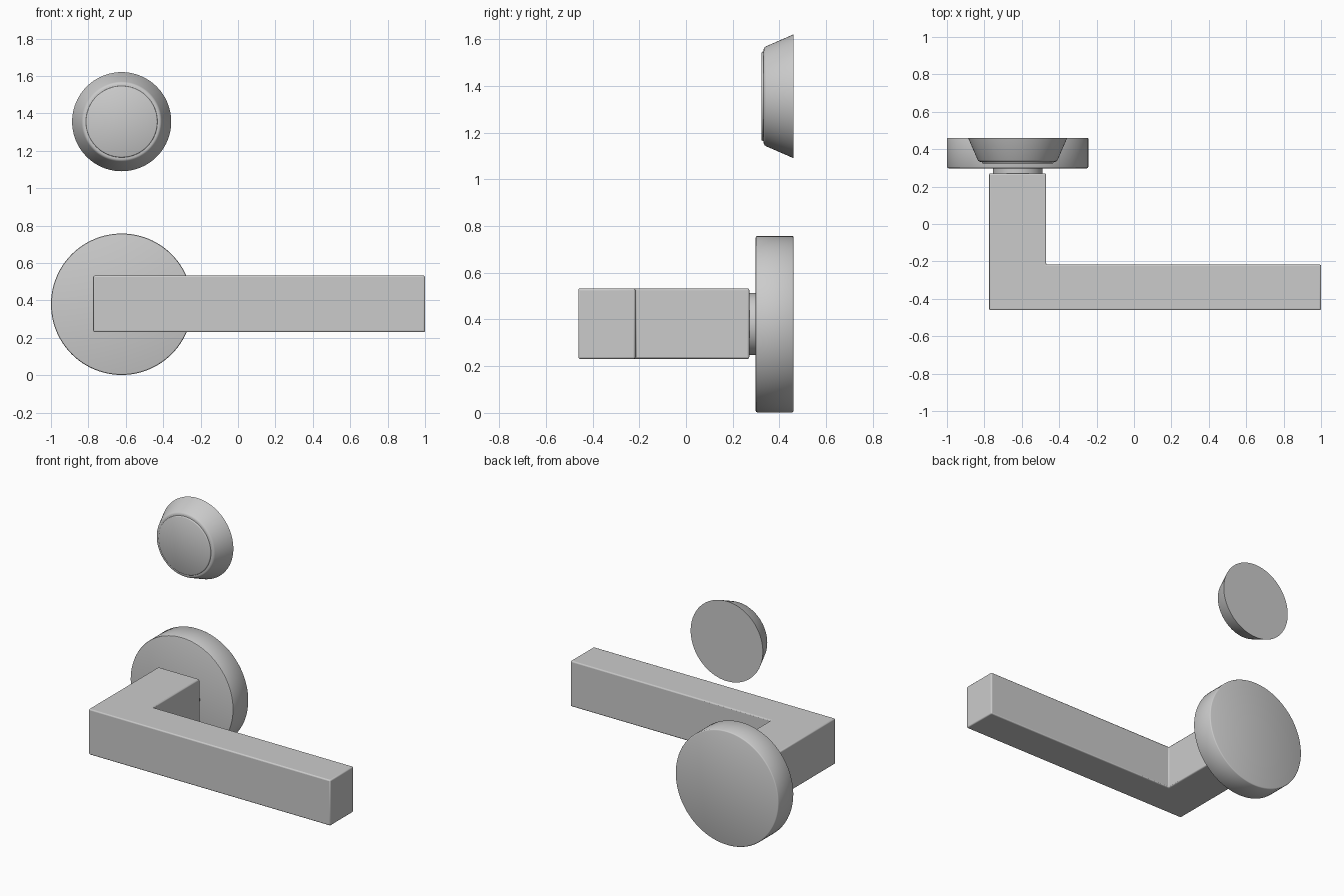
import bpy, bmesh, math

if "Cube" in bpy.data.objects:
    bpy.data.objects.remove(bpy.data.objects["Cube"])

CX = -0.622          # shared x axis of rosette, neck and upper lock cover
LZ = 0.38            # lever height
KZ = 1.356           # lock cover height


def finish(name, bm, loc, bevel=0.0):
    bmesh.ops.recalc_face_normals(bm, faces=bm.faces)
    me = bpy.data.meshes.new(name)
    bm.to_mesh(me)
    bm.free()
    ob = bpy.data.objects.new(name, me)
    bpy.context.collection.objects.link(ob)
    ob.location = loc
    if bevel:
        m = ob.modifiers.new("soft_edges", 'BEVEL')
        m.width, m.segments, m.limit_method = bevel, 3, 'ANGLE'
        m.angle_limit = math.radians(40)
    bpy.ops.object.select_all(action='DESELECT')
    ob.select_set(True)
    bpy.context.view_layer.objects.active = ob
    bpy.ops.object.shade_smooth_by_angle(angle=math.radians(35))
    return ob


def turned(name, profile, z, n=96):
    """Closed solid turned about the y axis from (radius, y) points."""
    bm = bmesh.new()
    rings = [[bm.verts.new((r * math.cos(2 * math.pi * i / n), y,
                            r * math.sin(2 * math.pi * i / n)))
              for i in range(n)] for r, y in profile]
    for a, b in zip(rings, rings[1:]):
        for i in range(n):
            j = (i + 1) % n
            bm.faces.new((a[i], a[j], b[j], b[i]))
    bm.faces.new(rings[0])
    bm.faces.new(rings[-1])
    return finish(name, bm, (CX, 0, z))


# Round rosette with softened rims
turned("rosette", [(0.370, 0.298), (0.3755, 0.300), (0.378, 0.306),
                   (0.378, 0.455), (0.3755, 0.459), (0.371, 0.461)], LZ)

# Short neck between rosette and lever
turned("lever_neck", [(0.133, 0.262), (0.133, 0.305)], LZ)

# L-shaped lever, outline extruded in z
outline = [(-0.774, -0.461), (1.0, -0.461), (1.0, -0.217),
           (-0.470, -0.217), (-0.470, 0.271), (-0.774, 0.271)]
bm = bmesh.new()
face = bm.faces.new([bm.verts.new((x, y, -0.151)) for x, y in outline])
ext = bmesh.ops.extrude_face_region(bm, geom=[face])
bmesh.ops.translate(bm, vec=(0, 0, 0.302),
                    verts=[v for v in ext["geom"] if isinstance(v, bmesh.types.BMVert)])
finish("lever_handle", bm, (0, 0, LZ + 0.002), bevel=0.008)

# Tapered lock cover with rounded front rim
turned("lock_cover", [(0.265, 0.461), (0.2645, 0.459), (0.214, 0.343), (0.211, 0.338),
                      (0.206, 0.334), (0.200, 0.332), (0.180, 0.332)], KZ)

# Slightly raised disc on the lock cover
turned("lock_cover_disc", [(0.191, 0.338), (0.191, 0.328), (0.1895, 0.325),
                           (0.186, 0.323)], KZ)
